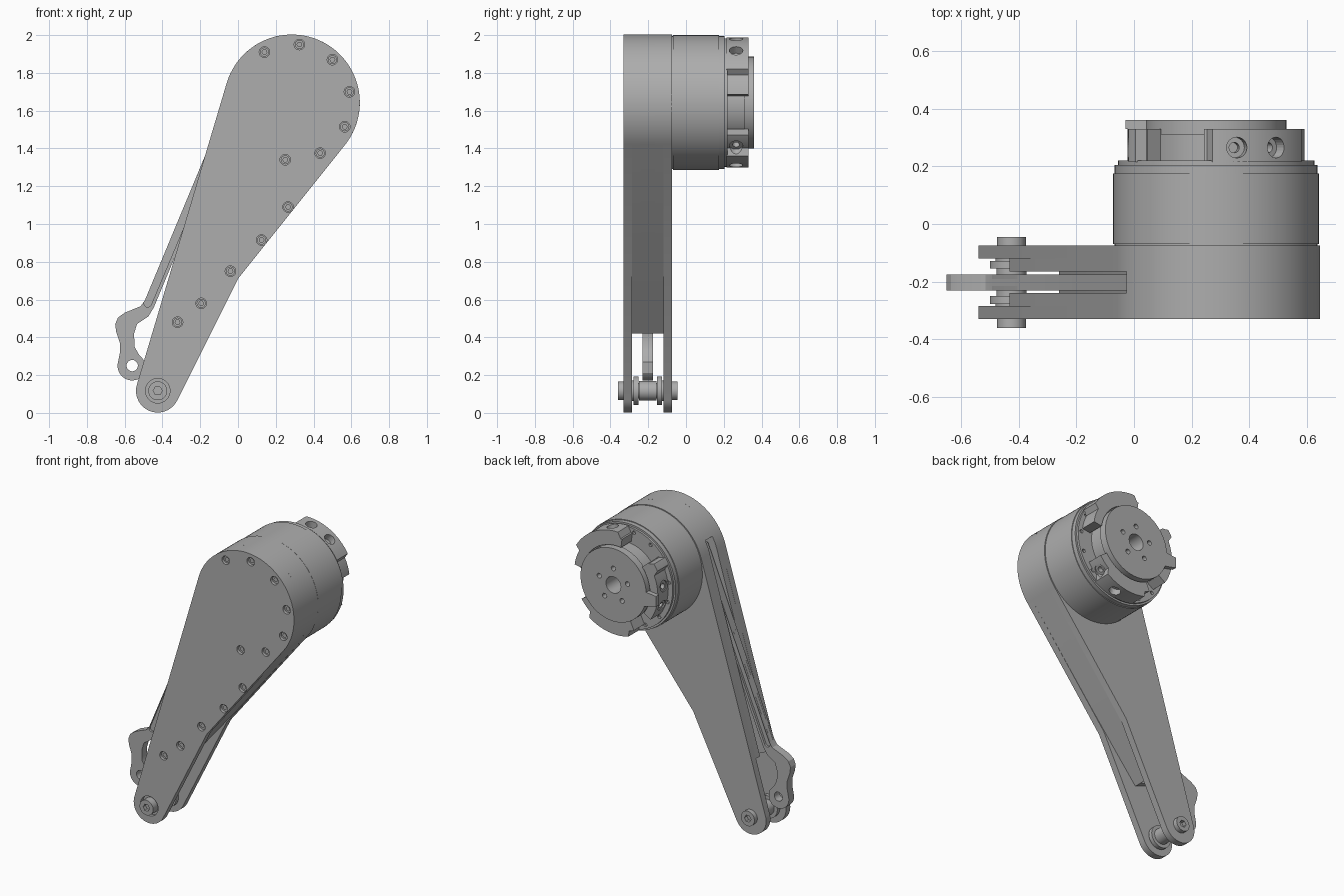
import bpy, bmesh, math
from mathutils import Matrix, Vector

cube = bpy.data.objects.get("Cube")
if cube:
    bpy.data.objects.remove(cube, do_unlink=True)

grey = bpy.data.materials.new("satin_grey")
grey.use_nodes = True
COLOUR = (0.42, 0.42, 0.42, 1)
grey.diffuse_color = COLOUR
grey.node_tree.nodes["Principled BSDF"].inputs["Base Color"].default_value = COLOUR

HEAD = (0.285, 1.643)
FOOT = (-0.425, 0.117)
EYE = (-0.56, 0.25)


def polar(c, r, deg):
    a = math.radians(deg)
    return (c[0] + r * math.cos(a), c[1] + r * math.sin(a))


def arc(c, r, a0, a1, n=24):
    return [polar(c, r, a0 + (a1 - a0) * i / n) for i in range(n + 1)]


def circle(c, r, n=32):
    return arc(c, r, 0, 360, n)[:-1]


def finish(name, mesh):
    mesh.materials.append(grey)
    obj = bpy.data.objects.new(name, mesh)
    bpy.context.collection.objects.link(obj)
    bpy.ops.object.select_all(action='DESELECT')
    obj.select_set(True)
    bpy.context.view_layer.objects.active = obj
    bpy.ops.object.shade_smooth_by_angle(angle=math.radians(30))
    return obj


def plate(name, y0, y1, outer, holes=()):
    """Extrude an x-z outline with holes between two depths."""
    curve = bpy.data.curves.new(name, 'CURVE')
    curve.dimensions = '2D'
    curve.fill_mode = 'BOTH'
    curve.extrude = (y1 - y0) / 2
    for loop in [outer, *holes]:
        s = curve.splines.new('POLY')
        s.points.add(len(loop) - 1)
        for p, (x, z) in zip(s.points, loop):
            p.co = (x, z, 0, 1)
        s.use_cyclic_u = True
    temp = bpy.data.objects.new(name + "_outline", curve)
    bpy.context.collection.objects.link(temp)
    bpy.context.view_layer.update()
    deps = bpy.context.evaluated_depsgraph_get()
    mesh = bpy.data.meshes.new_from_object(temp.evaluated_get(deps))
    bpy.data.objects.remove(temp, do_unlink=True)
    mesh.transform(Matrix.Translation((0, (y0 + y1) / 2, 0)) @ Matrix.Rotation(math.pi / 2, 4, 'X'))
    mesh.materials.clear()
    bm = bmesh.new()
    bm.from_mesh(mesh)
    bmesh.ops.remove_doubles(bm, verts=bm.verts, dist=1e-5)
    bmesh.ops.recalc_face_normals(bm, faces=bm.faces)
    bm.to_mesh(mesh)
    bm.free()
    return finish(name, mesh)


# Arm: two full side plates, cheeks and a core that leaves the link slot
arm = arc(HEAD, 0.36, -38, 163, 48) + arc(FOOT, 0.115, 163, 334) + [(0.0, 0.71)]
screws = [(0.14, 1.91), (0.325, 1.95), (0.5, 1.87), (0.59, 1.70), (0.565, 1.515),
          (0.435, 1.375), (0.25, 1.34), (0.265, 1.09), (0.125, 0.915),
          (-0.04, 0.75), (-0.195, 0.58), (-0.32, 0.48)]
plate("front_cover", -0.33, -0.305, arm, [circle(p, 0.028, 20) for p in screws] + [circle(FOOT, 0.065)])
plate("front_plate", -0.305, -0.285, arm)
plate("back_plate", -0.12, -0.075, arm)
for i, p in enumerate(screws):
    plate(f"cover_screw_{i}", -0.31, -0.32, circle(p, 0.024, 20), [circle(p, 0.013, 6)])

recess = [(0.10, 0.84), (-0.25, 0.42)]
cheek = arc(HEAD, 0.36, -38, 163, 48) + [(-0.432, 0.49)] + recess[::-1]
core = arc(HEAD, 0.36, -38, 150, 48) + [(0.10, 1.75), (-0.26, 0.60)] + recess[::-1]
plate("front_cheek", -0.285, -0.24, cheek)
plate("back_cheek", -0.165, -0.12, cheek)
plate("arm_core", -0.24, -0.165, core)

# Push link running in the slot, with a groove on both faces
link = ([(0.065, 1.78), (-0.002, 1.78), (-0.2, 1.3), (-0.49, 0.60), (-0.515, 0.565),
         (-0.60, 0.53), (-0.635, 0.505), (-0.65, 0.47), (-0.645, 0.43), (-0.625, 0.37),
         (-0.625, 0.32)] + arc(EYE, 0.078, 175, 310, 14) +
        [(-0.495, 0.21), (-0.49, 0.27), (-0.525, 0.31), (-0.548, 0.35), (-0.55, 0.42),
         (-0.535, 0.47), (-0.475, 0.51), (-0.445, 0.56)])
low, high = (-0.478, 0.58), (-0.15, 1.36)
groove = arc(low, 0.02, 157, 337, 10) + arc(high, 0.02, -23, 157, 10)
eye_hole = circle(EYE, 0.03, 24)
plate("link_core", -0.215, -0.19, link, [eye_hole])
plate("link_front_skin", -0.23, -0.215, link, [eye_hole, groove])
plate("link_back_skin", -0.19, -0.175, link, [eye_hole, groove])

# Foot pivot: shaft, spacer, washers and socket bolt heads
plate("foot_shaft", -0.335, -0.07, circle(FOOT, 0.04))
plate("foot_spacer", -0.25, -0.155, circle(FOOT, 0.052))
for side, s in (("front", -1), ("back", 1)):
    def span(a, b):
        return sorted((-0.2025 + s * a, -0.2025 + s * b))
    plate(f"{side}_washer", *span(0.048, 0.075), circle(FOOT, 0.075))
    plate(f"{side}_bushing", *span(0.07, 0.085), circle(FOOT, 0.055))
    plate(f"{side}_bolt_head", *span(0.10, 0.158), circle(FOOT, 0.05),
          [circle(FOOT, 0.024, 6)])

# Motor body with stepped rim
plate("motor_seam", -0.08, -0.07, circle(HEAD, 0.352, 96))
plate("motor_body", -0.07, 0.175, circle(HEAD, 0.357, 96))
plate("motor_rim", 0.175, 0.205, circle(HEAD, 0.352, 96))
face_screws = [circle(polar(HEAD, 0.315, a), 0.012, 12) for a in range(-20, 340, 24)]
plate("motor_face", 0.205, 0.22, circle(HEAD, 0.34, 96), face_screws)

# Output hub, drilled disk and its tab
plate("hub", 0.22, 0.31, circle(HEAD, 0.235, 64), [circle(HEAD, 0.055)])
bolt_holes = [circle(polar(HEAD, 0.11, a), 0.016, 16) for a in range(18, 378, 72)]
plate("output_disk", 0.31, 0.36, circle(HEAD, 0.243, 80), [circle(HEAD, 0.055)] + bolt_holes)
plate("disk_tab", 0.33, 0.36, [(0.06, 1.66), (-0.03, 1.65), (-0.03, 1.58), (0.06, 1.56)])


# Bracket segments around the hub, each drilled from the rim
def sector(a0, a1, lobe0, lobe1):
    return (arc(HEAD, 0.31, a0, lobe0, 10) + arc(HEAD, 0.345, lobe0 + 3, lobe1, 20) +
            arc(HEAD, 0.308, lobe1 + 4, a1, 10) + arc(HEAD, 0.25, a1, a0, 24))


def drill(obj, deg):
    a = math.radians(deg)
    out = Vector((math.cos(a), 0, math.sin(a)))
    bm = bmesh.new()
    for radius, reach in ((0.036, 0.32), (0.018, 0.29)):
        pos = Vector((HEAD[0], 0.265, HEAD[1])) + out * (reach + 0.06)
        turn = out.to_track_quat('Z', 'Y').to_matrix().to_4x4()
        bmesh.ops.create_cone(bm, cap_ends=True, segments=24, radius1=radius, radius2=radius,
                              depth=0.16, matrix=Matrix.Translation(pos) @ turn)
    mesh = bpy.data.meshes.new("drill")
    bm.to_mesh(mesh)
    bm.free()
    cutter = bpy.data.objects.new("drill", mesh)
    cutter.hide_render = True
    bpy.context.collection.objects.link(cutter)
    mod = obj.modifiers.new("hole", 'BOOLEAN')
    mod.operation = 'DIFFERENCE'
    mod.solver = 'EXACT'
    mod.use_self = True
    mod.object = cutter
    bpy.context.view_layer.objects.active = obj
    bpy.ops.object.modifier_apply(modifier=mod.name)
    bpy.data.objects.remove(cutter, do_unlink=True)


for name, ends, holes in (("upper", (8, 98, 28, 92), (53, 78)),
                          ("side", (140, 215, 141, 152), (173, 198)),
                          ("lower", (245, 326, 252, 305), (285, 312))):
    bracket = plate(f"{name}_bracket", 0.215, 0.33, sector(*ends))
    for deg in holes:
        drill(bracket, deg)
